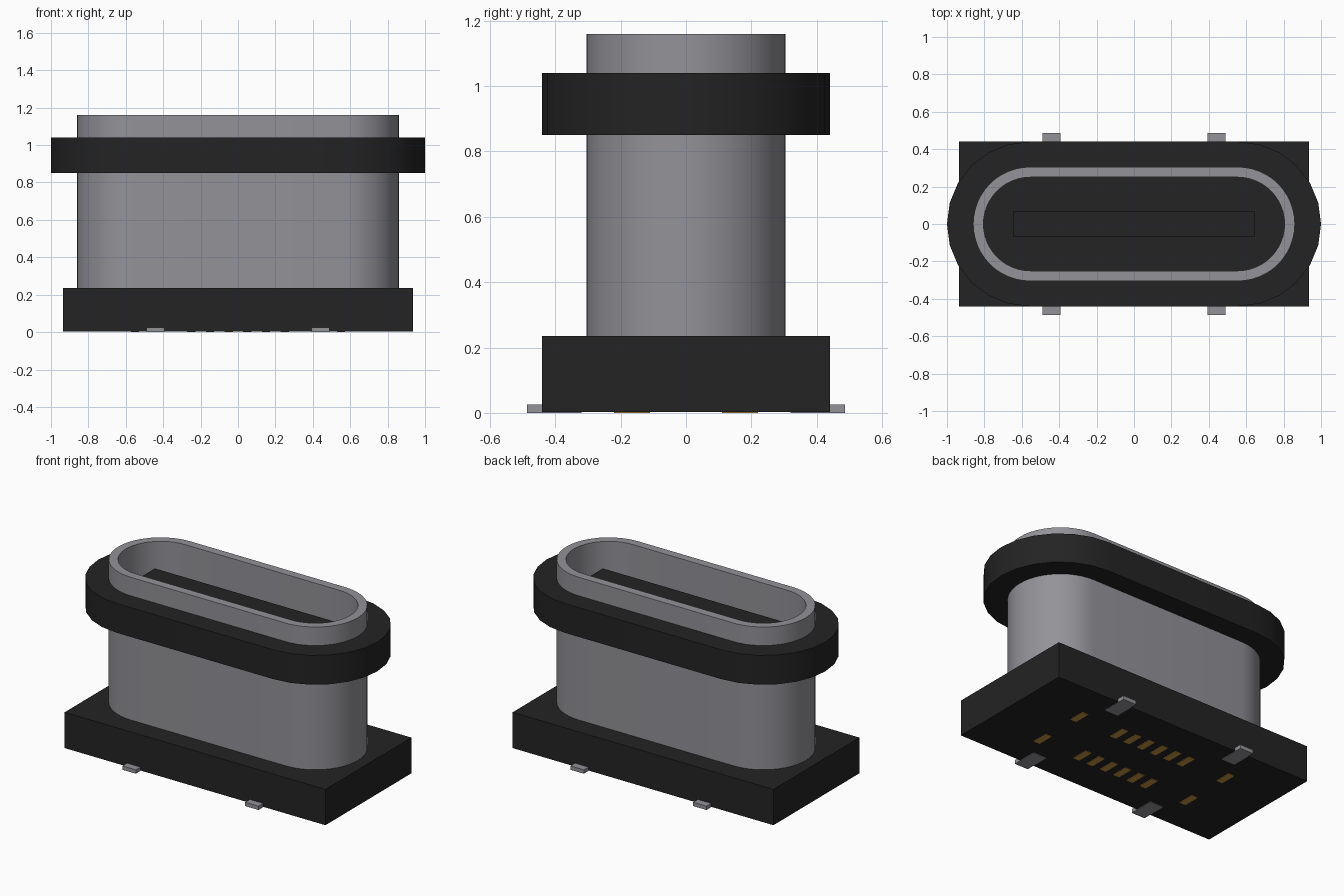
import bpy
import bmesh
import math

cube = bpy.data.objects.get("Cube")
if cube:
    bpy.data.objects.remove(cube, do_unlink=True)


def material(name, colour):
    mat = bpy.data.materials.new(name)
    mat.use_nodes = True
    mat.diffuse_color = (*colour, 1)
    mat.node_tree.nodes["Principled BSDF"].inputs["Base Color"].default_value = (*colour, 1)
    return mat


black = material("black plastic", (0.017, 0.017, 0.017))
steel = material("grey steel", (0.29, 0.29, 0.315))
gold = material("gold contact", (0.58, 0.3, 0.05))


def add_object(name, bm, mat):
    bmesh.ops.recalc_face_normals(bm, faces=bm.faces)
    mesh = bpy.data.meshes.new(name)
    bm.to_mesh(mesh)
    bm.free()
    mesh.materials.append(mat)
    obj = bpy.data.objects.new(name, mesh)
    bpy.context.collection.objects.link(obj)
    return obj


def box(name, xs, ys, zs, mat):
    bm = bmesh.new()
    bmesh.ops.create_cube(bm, size=1)
    for v in bm.verts:
        for axis, (low, high) in enumerate((xs, ys, zs)):
            v.co[axis] = low if v.co[axis] < 0 else high
    return add_object(name, bm, mat)


def stadium(half_length, radius, steps):
    """Outline of a slot: two half circles joined by straight sides."""
    points = []
    for side in (1, -1):
        for i in range(steps + 1):
            a = math.pi * (i / steps - 0.5)
            points.append((side * (half_length + radius * math.cos(a)),
                           side * radius * math.sin(a)))
    return points


def slot_tube(name, half_length, outer, inner, bottom, top, steps, mat):
    """Closed hollow tube with a slot-shaped section."""
    bm = bmesh.new()
    loops = [[bm.verts.new((x, y, z)) for x, y in stadium(half_length, r, steps)]
             for r, z in ((outer, bottom), (outer, top), (inner, top), (inner, bottom))]
    n = len(loops[0])
    for k, loop in enumerate(loops):
        after = loops[(k + 1) % len(loops)]
        for i in range(n):
            j = (i + 1) % n
            bm.faces.new((loop[i], loop[j], after[j], after[i]))
    obj = add_object(name, bm, mat)
    bpy.context.view_layer.objects.active = obj
    obj.select_set(True)
    bpy.ops.object.shade_smooth_by_angle(angle=math.radians(30))
    obj.select_set(False)
    return obj


bpy.ops.object.select_all(action="DESELECT")

# Base block, standing just clear of the solder pads
box("base", (-0.935, 0.935), (-0.44, 0.44), (0.003, 0.235), black)

# Metal shell, sealing collar and the tongue inside
slot_tube("shell", 0.555, 0.305, 0.25, 0.2, 1.16, 24, steel)
slot_tube("sealing_collar", 0.56, 0.44, 0.3, 0.85, 1.04, 12, black)
box("tongue", (-0.645, 0.645), (-0.07, 0.07), (0.2, 1.05), black)

# Mounting tabs and two rows of contact pads
for row, s in (("front", -1), ("back", 1)):
    for side, x in (("right", -0.44), ("left", 0.44)):
        ys = sorted((s * 0.32, s * 0.487))
        box(f"{row}_{side}_tab", (x - 0.048, x + 0.048), ys, (0, 0.025), steel)
    for i, x in enumerate((0.05, 0.15, 0.25, 0.55)):
        for side, m in (("right", -1), ("left", 1)):
            ys = sorted((s * 0.11, s * 0.22))
            box(f"{row}_{side}_contact_{i + 1}",
                (m * x - 0.022, m * x + 0.022), ys, (0, 0.01), gold)
